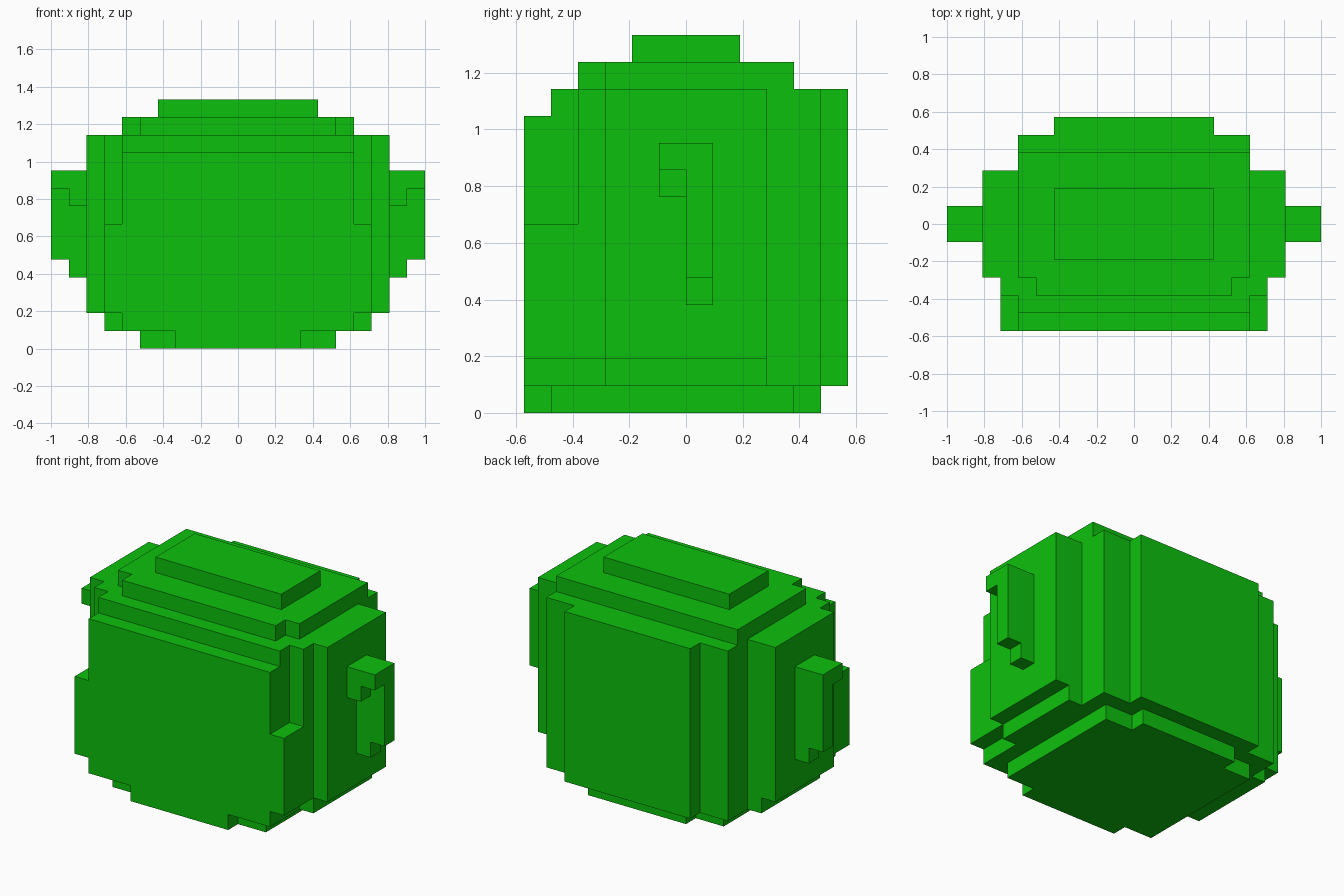
import bpy
import bmesh
from mathutils import Vector

cube = bpy.data.objects.get("Cube")
if cube:
    bpy.data.objects.remove(cube, do_unlink=True)

U = 2 / 21  # size of one block step

green = bpy.data.materials.new("green")
green.use_nodes = True
GREEN = (0.004, 0.53, 0.004, 1)
green.diffuse_color = GREEN
bsdf = next(n for n in green.node_tree.nodes if n.type == 'BSDF_PRINCIPLED')
bsdf.inputs["Base Color"].default_value = GREEN
bsdf.inputs["Roughness"].default_value = 0.8


def prism(name, prisms):
    """Extrude flat outlines, given in block steps, into one object."""
    bm = bmesh.new()
    for points, offset in prisms:
        face = bm.faces.new([bm.verts.new(Vector(p) * U) for p in points])
        out = bmesh.ops.extrude_face_region(bm, geom=[face], use_keep_orig=True)
        moved = [v for v in out["geom"] if isinstance(v, bmesh.types.BMVert)]
        bmesh.ops.translate(bm, verts=moved, vec=Vector(offset) * U)
    bmesh.ops.recalc_face_normals(bm, faces=bm.faces)
    mesh = bpy.data.meshes.new(name)
    bm.to_mesh(mesh)
    bm.free()
    mesh.materials.append(green)
    obj = bpy.data.objects.new(name, mesh)
    bpy.context.collection.objects.link(obj)
    return obj


def layer(name, z0, z1, half):
    """Horizontal slab from its +x outline, listed front to back and mirrored."""
    outline = half + [(-x, y) for x, y in reversed(half)]
    prism(name, [([(x, y, z0) for x, y in outline], (0, 0, z1 - z0))])


# Stepped body, from the foot upwards
back = [(6.5, 3), (6.5, 5), (4.5, 5), (4.5, 6)]
sides = [(7.5, -4), (7.5, -3), (8.5, -3), (8.5, 3)] + back
layer("foot", 0, 1, [(3.5, -6), (3.5, -5), (5.5, -5), (5.5, 4), (3.5, 4), (3.5, 5)])
layer("body_bottom", 1, 2, [(6.5, -6), (6.5, -3), (7.5, -3), (7.5, 3)] + back)
layer("body_lower", 2, 7, [(7.5, -6)] + sides[1:])
layer("body_upper", 7, 11, [(6.5, -6), (6.5, -4)] + sides)
layer("body_rim", 11, 12, [(6.5, -5), (6.5, -4)] + sides)
layer("lid", 12, 13, [(5.5, -4), (5.5, -3), (6.5, -3), (6.5, 4)])
layer("lid_top", 13, 14, [(4.5, -2), (4.5, 2)])

# Side handles: a short hook in front, a long grip behind it
hook = [(8.5, 8), (9.5, 8), (9.5, 9), (10.5, 9), (10.5, 10), (8.5, 10)]
grip = [(8.5, 4), (9.5, 4), (9.5, 5), (10.5, 5), (10.5, 10), (8.5, 10)]
for side, s in (("left", 1), ("right", -1)):
    prism(side + "_handle", [
        ([(s * x, y, z) for x, z in profile], (0, 1, 0))
        for profile, y in ((hook, -1), (grip, 0))])
